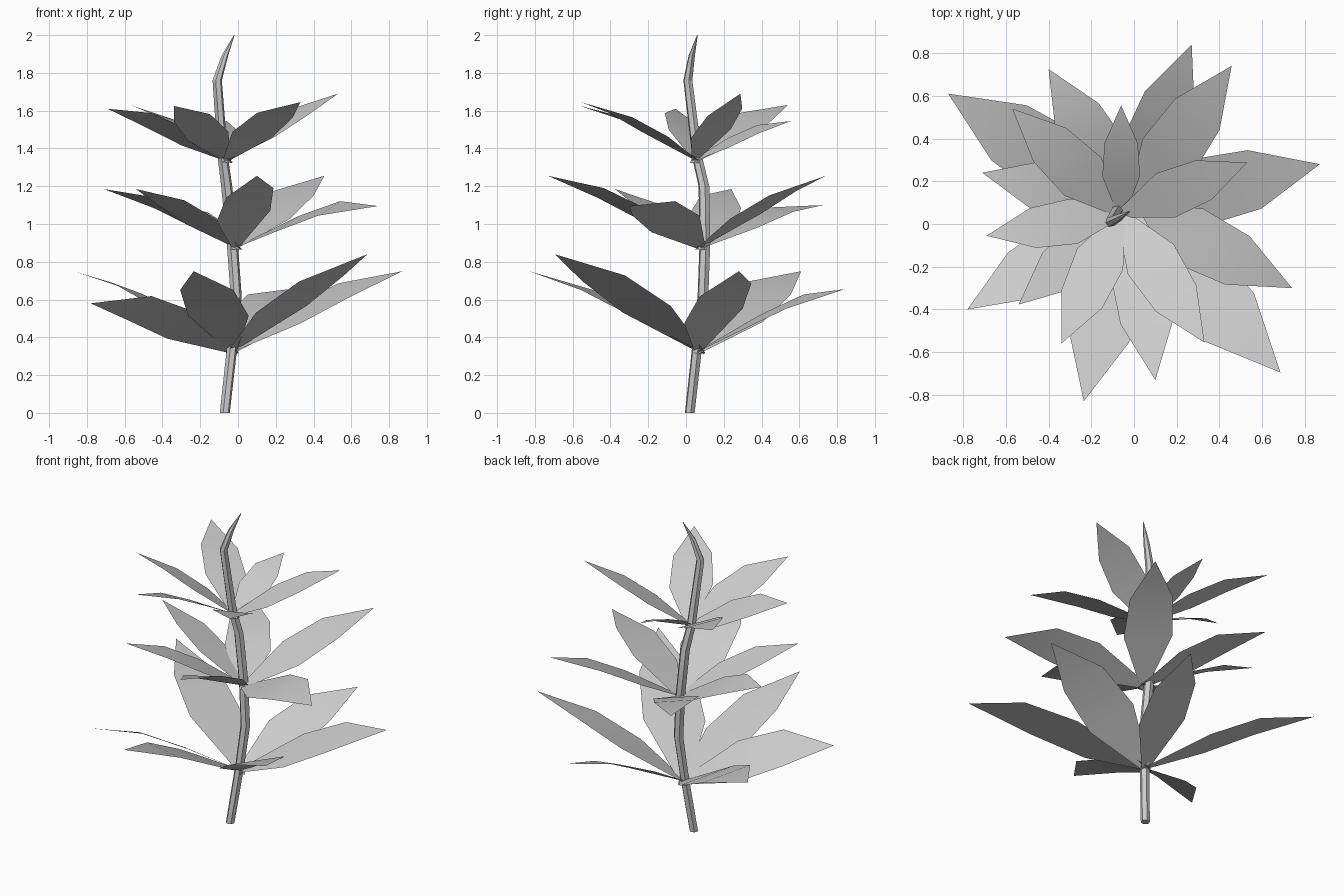
import bpy, bmesh, math
from mathutils import Vector

cube = bpy.data.objects.get("Cube")
if cube:
    bpy.data.objects.remove(cube, do_unlink=True)

grey = bpy.data.materials.new("plain_grey")
grey.use_nodes = True
colour = (0.6, 0.6, 0.6, 1)
grey.diffuse_color = colour
grey.node_tree.nodes["Principled BSDF"].inputs["Base Color"].default_value = colour


def finish(name, bm, angle):
    mesh = bpy.data.meshes.new(name)
    bm.to_mesh(mesh)
    bm.free()
    mesh.materials.append(grey)
    ob = bpy.data.objects.new(name, mesh)
    bpy.context.collection.objects.link(ob)
    bpy.ops.object.select_all(action="DESELECT")
    ob.select_set(True)
    bpy.context.view_layer.objects.active = ob
    bpy.ops.object.shade_smooth_by_angle(angle=math.radians(angle))


# Bent stem: hexagonal rings along a path, closing to a narrow end
path = [(-.07, .02, 0, .027), (-.03, .06, .36, .028), (-.01, .09, .62, .03),
        (-.03, .1, .9, .03), (-.06, .095, 1.2, .03), (-.08, .06, 1.35, .028),
        (-.11, .01, 1.76, .025), (-.07, .03, 1.89, .018), (-.02, .06, 2.0, .002)]
bm = bmesh.new()
rings = []
for x, y, z, r in path:
    rings.append([bm.verts.new((x + r * math.cos(a), y + r * math.sin(a), z))
                  for a in (math.tau * i / 6 + .2 for i in range(6))])
for low, high in zip(rings, rings[1:]):
    for i in range(6):
        j = (i + 1) % 6
        bm.faces.new((low[i], low[j], high[j], high[i]))
bm.faces.new(rings[0][::-1])
bm.faces.new(rings[-1])
finish("stem", bm, 20)


# Leaf: a thin blade that widens, arches, rolls to one side and ends in a point
def leaf(name, centre, tip, roll):
    tip = Vector(tip)
    outward = tip - Vector(centre)
    outward.z = 0
    base = Vector(centre) - outward.normalized() * .03 - Vector((0, 0, .015))
    span = tip - base
    length = math.hypot(span.x, span.y)
    arch = .11 * length - .14 * span.z
    side = Vector((-span.y, span.x, length * roll)) / math.hypot(1, roll)
    bm = bmesh.new()
    pairs = []
    for along, lift, width in ((0, 0, .015), (.38, .75, .172), (.67, 1, .152)):
        mid = base + span * along + Vector((0, 0, arch * lift))
        pairs.append([bm.verts.new(mid + side * width * s) for s in (-1, 1)])
    for a, b in zip(pairs, pairs[1:]):
        bm.faces.new((a[0], b[0], b[1], a[1]))
    bm.faces.new((pairs[-1][0], bm.verts.new(tip), pairs[-1][1]))
    finish(name, bm, 60)


# Three whorls of six leaves: centre, then each leaf's tip and roll
whorls = {
    "lower": ((-.03, .07, .33), [
        ((-.87, .61, .75), .2), ((.27, .84, .655), .3), ((.87, .28, .75), .25),
        ((.685, -.695, .84), .1), ((-.235, -.83, .75), 0), ((-.78, -.4, .58), .5)]),
    "middle": ((-.01, .08, .88), [
        ((-.4, .725, 1.1), .1), ((.457, .74, 1.255), .1), ((.74, -.3, 1.095), .3),
        ((.1, -.73, 1.255), .2), ((-.54, -.377, 1.185), .1), ((-.71, .24, 1.185), .3)]),
    "upper": ((-.06, .05, 1.34), [
        ((-.57, .54, 1.63), .2), ((-.06, .555, 1.545), .3), ((.53, .288, 1.69), .2),
        ((.33, -.555, 1.645), -.1), ((-.34, -.56, 1.625), .2), ((-.69, -.055, 1.61), .4)]),
}
for level, (centre, leaves) in whorls.items():
    for n, (tip, roll) in enumerate(leaves, 1):
        leaf(f"{level}_leaf_{n}", centre, tip, roll)
